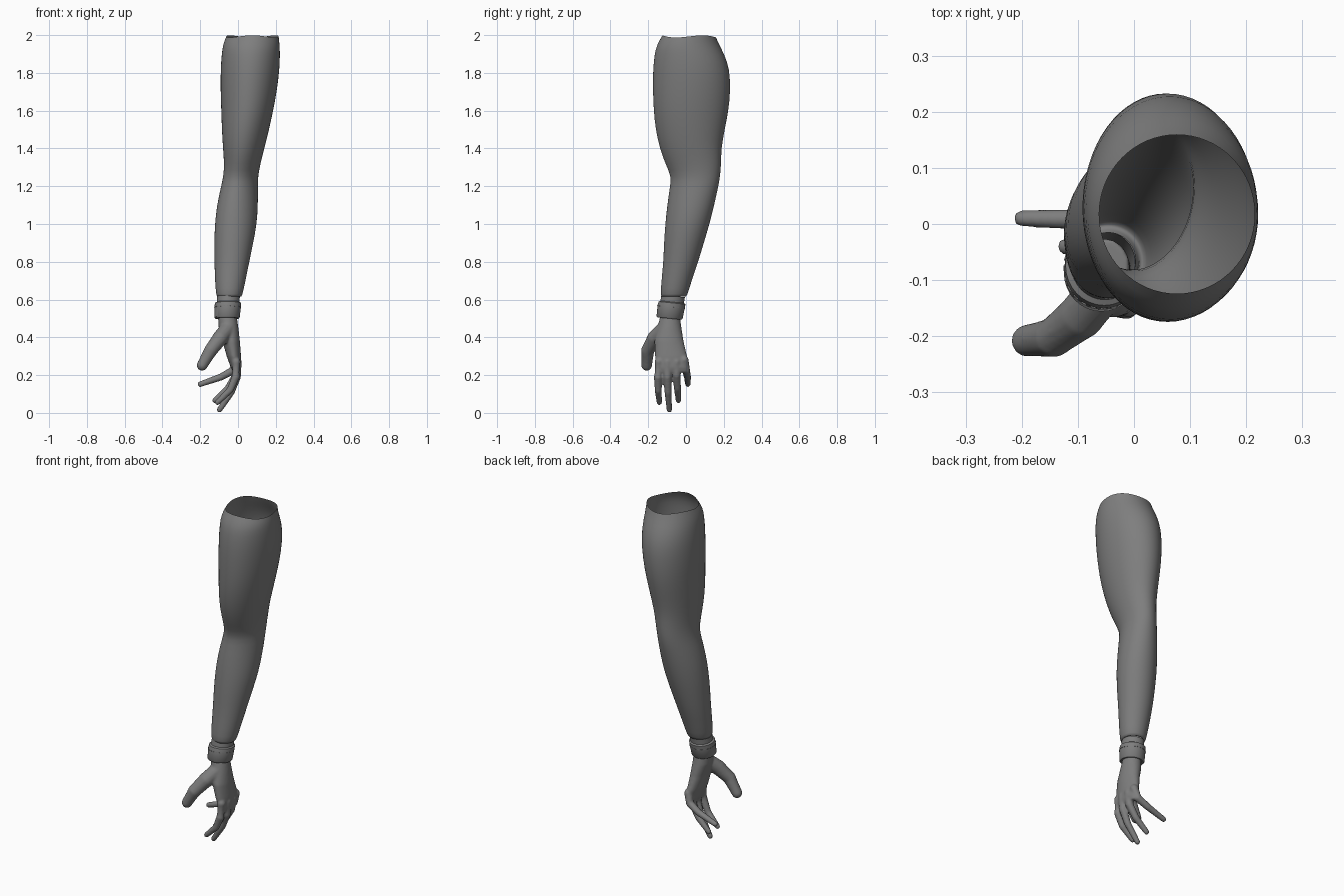
import bpy, bmesh
from math import sin, cos, tau
from mathutils import Vector, Matrix

cube = bpy.data.objects.get("Cube")
if cube:
    bpy.data.objects.remove(cube)

grey = bpy.data.materials.new("mid_grey")
grey.use_nodes = True
grey.diffuse_color = (0.21, 0.21, 0.21, 1)
grey.node_tree.nodes["Principled BSDF"].inputs["Base Color"].default_value = (0.21, 0.21, 0.21, 1)


def finish(name, bm):
    mesh = bpy.data.meshes.new(name)
    bm.to_mesh(mesh)
    bm.free()
    mesh.materials.append(grey)
    mesh.shade_smooth()
    obj = bpy.data.objects.new(name, mesh)
    bpy.context.collection.objects.link(obj)
    return obj


def bridge(bm, rings, wrap=False, caps=False):
    pairs = list(zip(rings, rings[1:]))
    if wrap:
        pairs.append((rings[-1], rings[0]))
    for low, high in pairs:
        for j in range(len(low)):
            k = (j + 1) % len(low)
            bm.faces.new((low[j], low[k], high[k], high[j]))
    if caps:
        bm.faces.new(rings[0][::-1])
        bm.faces.new(rings[-1])


def oval(bm, cx, cy, z, a, b, skew=0, segments=32):
    angles = [tau * j / segments for j in range(segments)]
    return [bm.verts.new((cx + a * cos(t), cy + b * sin(t + skew), z)) for t in angles]


def tube(bm, points, radii, segments=14):
    """Round tube along a path, closed with a ball at each end."""
    points = [Vector(p) for p in points]
    rings = []
    for i, (p, r) in enumerate(zip(points, radii)):
        tangent = points[min(i + 1, len(points) - 1)] - points[max(i - 1, 0)]
        turn = tangent.to_track_quat('Z', 'Y')
        rings.append([bm.verts.new(p + turn @ Vector((r * cos(tau * j / segments), r * sin(tau * j / segments), 0)))
                      for j in range(segments)])
    bridge(bm, rings, caps=True)
    for p, r in ((points[0], radii[0]), (points[-1], radii[-1])):
        bmesh.ops.create_uvsphere(bm, u_segments=14, v_segments=10, radius=r, matrix=Matrix.Translation(p))


# Sleeve: z, x min, x max, y min, y max, skew, from the hem upwards
sleeve_sections = [
    (0.630, -.095, .003, -.115, -.015, 0),
    (0.612, -.105, .012, -.125, -.005, 0),
    (0.615, -.116, .022, -.136, .005, 0),
    (0.70, -.122, .040, -.130, .030, 0),
    (0.80, -.125, .060, -.120, .065, 0),
    (0.90, -.126, .081, -.117, .095, .04),
    (1.00, -.123, .100, -.110, .125, .08),
    (1.10, -.112, .106, -.100, .150, .12),
    (1.20, -.090, .106, -.085, .172, .15),
    (1.25, -.078, .106, -.078, .181, .15),
    (1.32, -.073, .119, -.110, .187, .12),
    (1.40, -.080, .140, -.140, .187, .08),
    (1.50, -.086, .165, -.162, .206, .04),
    (1.60, -.089, .187, -.172, .226, 0),
    (1.70, -.093, .206, -.176, .236, 0),
    (1.82, -.093, .221, -.176, .233, 0),
    (1.90, -.087, .223, -.167, .203, 0),
    (1.95, -.080, .221, -.155, .176, 0),
    (1.993, -.063, .216, -.125, .160, 0),
]
bm = bmesh.new()
rings = [oval(bm, (x0 + x1) / 2, (y0 + y1) / 2, z, (x1 - x0) / 2, (y1 - y0) / 2, skew)
         for z, x0, x1, y0, y1, skew in sleeve_sections]
bridge(bm, rings)
for j, v in enumerate(rings[-1]):  # wavy open rim
    v.co.z += 0.006 * sin(3 * tau * j / len(rings[-1]))
sleeve = finish("sleeve", bm)
sleeve.modifiers.new("smooth_cloth", 'SUBSURF').levels = 1

# Cuff: folded band with a narrow neck under the sleeve
bm = bmesh.new()
cuff_sections = [
    (-.058, -.088, .499, .062, .064),
    (-.058, -.087, .505, .067, .069),
    (-.054, -.078, .565, .070, .072),
    (-.053, -.074, .583, .069, .071),
    (-.052, -.073, .588, .060, .062),
    (-.050, -.068, .620, .060, .062),
    (-.050, -.068, .620, .052, .054),
    (-.058, -.088, .499, .052, .054),
]
bridge(bm, [oval(bm, *s) for s in cuff_sections], wrap=True)
for j in range(24):  # stitches around the band
    t = tau * j / 24
    place = Matrix.Translation((-.0545 + .0695 * cos(t), -.079 + .0715 * sin(t), .560)) @ Matrix.Rotation(t, 4, 'Z')
    bmesh.ops.create_cube(bm, size=1, matrix=place @ Matrix.Diagonal((.004, .010, .003, 1)))
for v in bm.verts:  # tilt the lower edge
    v.co.z -= 0.1 * (v.co.y + .08)
cuff = finish("cuff", bm)
bpy.context.view_layer.objects.active = cuff
cuff.select_set(True)
bpy.ops.object.shade_smooth_by_angle(angle=0.7)

# Hand: palm, four fingers and thumb fused into one skin
bm = bmesh.new()
palm_sections = [
    (-.008, -.072, .215, .016, .075),
    (-.011, -.072, .240, .027, .083),
    (-.022, -.079, .300, .038, .085),
    (-.036, -.090, .380, .046, .077),
    (-.050, -.088, .450, .052, .064),
    (-.055, -.085, .500, .050, .054),
    (-.055, -.075, .600, .047, .050),
]
bridge(bm, [oval(bm, *s) for s in palm_sections], caps=True)
fingers = [
    [(-.010, -.143, .27), (-.012, -.148, .19), (-.042, -.147, .12), (-.108, -.141, .056)],
    [(-.004, -.098, .27), (-.006, -.098, .19), (-.036, -.095, .11), (-.098, -.088, .016)],
    [(-.004, -.050, .27), (-.010, -.050, .20), (-.052, -.045, .13), (-.122, -.040, .066)],
    [(-.010, -.010, .28), (-.026, .000, .225), (-.090, .008, .190), (-.200, .010, .152)],
]
for path in fingers:
    tube(bm, path, (.024, .022, .019, .015))
tube(bm, [(-.055, -.115, .445), (-.095, -.165, .395), (-.145, -.203, .330), (-.190, -.208, .252)],
     (.042, .042, .036, .029))
bmesh.ops.recalc_face_normals(bm, faces=bm.faces)
hand = finish("hand", bm)
skin = hand.modifiers.new("fuse", 'REMESH')
skin.mode = 'VOXEL'
skin.voxel_size = 0.006
skin.use_smooth_shade = True
soften = hand.modifiers.new("soften", 'SMOOTH')
soften.factor = 0.5
soften.iterations = 5
